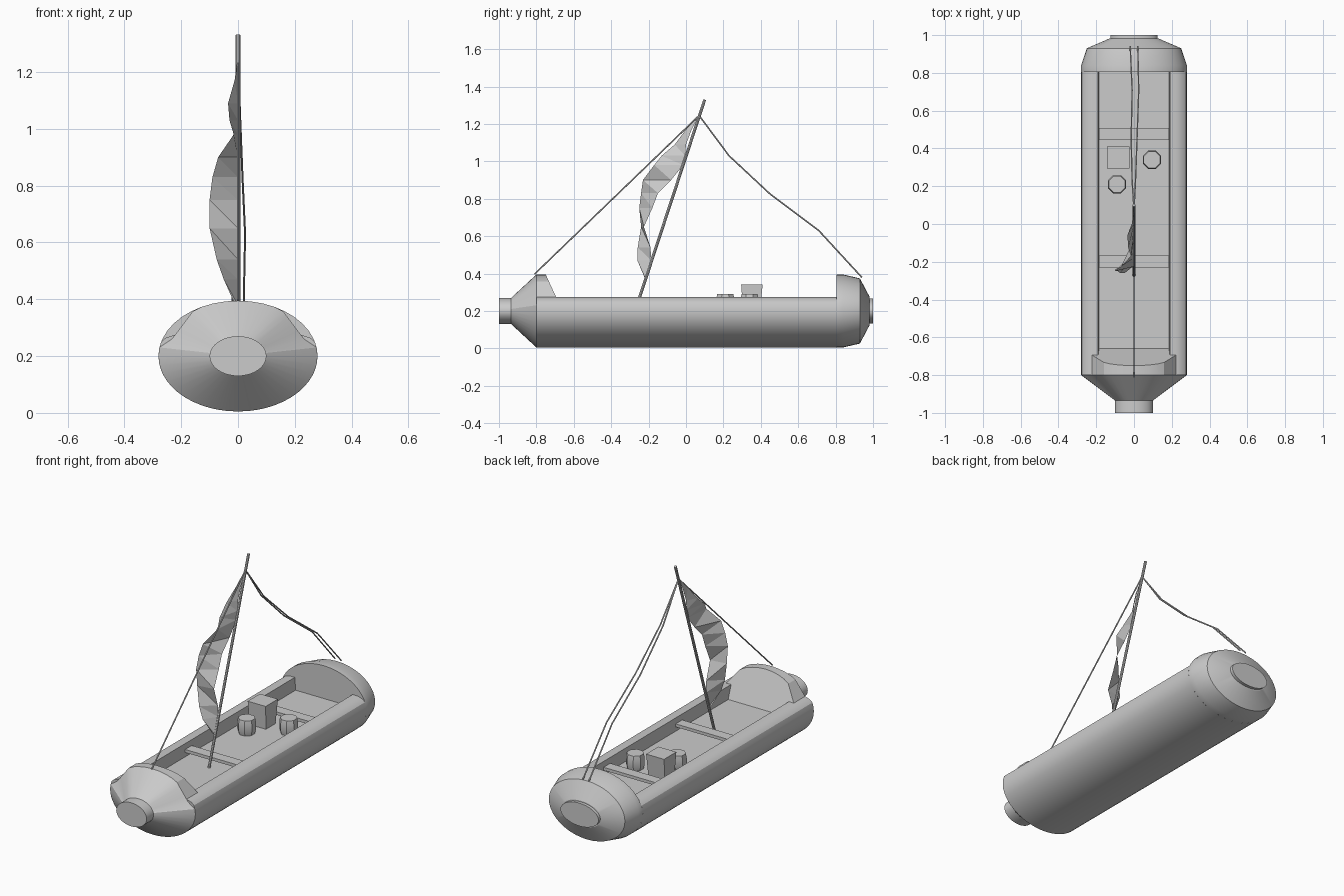
import bpy, bmesh, math
from mathutils import Vector

cube = bpy.data.objects.get("Cube")
if cube:
    bpy.data.objects.remove(cube, do_unlink=True)

grey = bpy.data.materials.new("plain grey")
grey.use_nodes = True
colour = (0.6, 0.6, 0.6, 1)
grey.diffuse_color = colour
grey.node_tree.nodes["Principled BSDF"].inputs["Base Color"].default_value = colour

SIDES = 40
MID = 0.2      # height of the hull axis
RIM = 0.25     # height of the outer rim edge
FLOOR = 0.2


def finish(name, bm, smooth=True):
    bmesh.ops.recalc_face_normals(bm, faces=bm.faces)
    mesh = bpy.data.meshes.new(name)
    bm.to_mesh(mesh)
    bm.free()
    obj = bpy.data.objects.new(name, mesh)
    bpy.context.collection.objects.link(obj)
    mesh.materials.append(grey)
    if smooth:
        bpy.ops.object.select_all(action='DESELECT')
        obj.select_set(True)
        bpy.context.view_layer.objects.active = obj
        bpy.ops.object.shade_smooth_by_angle(angle=math.radians(25))
    return obj


def loft(name, rings, start=True, end=True, smooth=True):
    """Skin a list of closed rings that all have the same point count."""
    bm = bmesh.new()
    rows = [[bm.verts.new(p) for p in ring] for ring in rings]
    for a, b in zip(rows, rows[1:]):
        for i in range(len(a)):
            j = (i + 1) % len(a)
            bm.faces.new((a[i], a[j], b[j], b[i]))
    if start:
        bm.faces.new(rows[0])
    if end:
        bm.faces.new(rows[-1])
    return finish(name, bm, smooth)


def ellipse(y, rx, rz):
    angles = [2 * math.pi * i / SIDES for i in range(SIDES)]
    return [(rx * math.cos(a), y, MID + rz * math.sin(a)) for a in angles]


def shouldered(y):
    """Hull ellipse whose upper flanks are cut back to a narrow hood."""
    ring = []
    for x, _, z in ellipse(y, 0.28, 0.195):
        if z > RIM:
            t = min(1, (z - RIM) / 0.12)
            x = math.copysign(min(abs(x), 0.24 - 0.09 * t), x)
        ring.append((x, y, z))
    return ring


def tube(name, points, radius, sides=6):
    """Thin round bar that follows a path."""
    pts = [Vector(p) for p in points]
    rings = []
    for i, p in enumerate(pts):
        along = (pts[min(i + 1, len(pts) - 1)] - pts[max(i - 1, 0)]).normalized()
        u = along.cross(Vector((1, 0, 0))).normalized()
        v = along.cross(u)
        turn = [2 * math.pi * k / sides for k in range(sides)]
        rings.append([p + radius * (u * math.cos(a) + v * math.sin(a)) for a in turn])
    return loft(name, rings)


def block(name, bottom, top):
    """Box between two rectangles given as x0, x1, y0, y1, z."""
    rings = [[(x0, y0, z), (x1, y0, z), (x1, y1, z), (x0, y1, z)]
             for x0, x1, y0, y1, z in (bottom, top)]
    return loft(name, rings, smooth=False)


# Hull trough: rounded belly, rolled rim, inner walls and floor
low = math.asin((RIM - MID) / 0.195)
belly = [low - (math.pi + 2 * low) * i / 30 for i in range(31)]
profile = [(0.28 * math.cos(a), MID + 0.195 * math.sin(a)) for a in belly]
lip = [(0.255, 0.264), (0.225, 0.274), (0.19, 0.275), (0.185, FLOOR)]
profile += [(-x, z) for x, z in lip] + lip[::-1]
loft("hull", [[(x, y, z) for x, z in profile] for y in (-0.8, 0.805)], end=False)

# Bow cone with its neck
loft("bow", [shouldered(-0.8), ellipse(-0.935, 0.1, 0.07)], start=False, end=False)
loft("bow_neck", [ellipse(-0.93, 0.1, 0.07), ellipse(-1, 0.1, 0.07)])

# Bow hood with a bulkhead that slopes down to the floor
hood = [(x, z) for x, _, z in shouldered(0) if z > RIM]
hood = [(0.185, FLOOR)] + hood + [(-0.185, FLOOR)]
loft("bow_hood", [[(x, -0.8, z) for x, z in hood],
                  [(x, -0.75 + (0.395 - z) * 0.46, z) for x, z in hood]], start=False)

# Rounded stern with a vertical bulkhead and end disc
loft("stern", [ellipse(0.805, 0.28, 0.195), ellipse(0.84, 0.28, 0.195),
               ellipse(0.93, 0.25, 0.174), ellipse(0.982, 0.13, 0.075)])
loft("stern_disc", [ellipse(0.975, 0.125, 0.068), ellipse(1, 0.125, 0.068)])

# Benches across the hull
for name, y in (("front_bench", -0.23), ("rear_bench", 0.445)):
    block(name, (-0.186, 0.186, y, y + 0.062, 0.225), (-0.186, 0.186, y, y + 0.062, 0.243))

# Cargo: crate and two barrels
block("crate", (-0.137, -0.03, 0.305, 0.395, FLOOR), (-0.143, -0.025, 0.295, 0.41, 0.341))
for name, cx, cy in (("left_barrel", 0.095, 0.34), ("right_barrel", -0.09, 0.21)):
    rings = []
    for r, z in ((0.045, FLOOR), (0.052, 0.225), (0.052, 0.265), (0.047, 0.29)):
        turn = [math.pi * (k + 0.5) / 4 for k in range(8)]
        rings.append([(cx + r * math.cos(a), cy + r * math.sin(a), z) for a in turn])
    loft(name, rings)

# Raked mast
tube("mast", [(0, -0.272, FLOOR), (0, 0.1, 1.33)], 0.008, 8)

# Rigging: a taut forestay and two slack backstays
tube("forestay", [(0, -0.81, 0.397), (0, 0.07, 1.245)], 0.004)
slack = [(0.07, 1.245), (0.23, 1.03), (0.45, 0.825), (0.71, 0.63), (0.94, 0.38)]
for name, offsets in (("left_backstay", (0, 0.008, 0.016, 0.025, 0.02)),
                      ("right_backstay", (0, -0.01, -0.015, -0.01, -0.02))):
    tube(name, [(x, y, z) for x, (y, z) in zip(offsets, slack)], 0.004)

# Twisted sail: height, luff y, then leech x and y
sail = [(0.38, -0.22, -0.01, -0.222), (0.47, -0.185, -0.05, -0.26),
        (0.54, -0.19, -0.075, -0.258), (0.65, -0.225, -0.1, -0.24),
        (0.75, -0.18, -0.1, -0.25), (0.83, -0.15, -0.09, -0.24),
        (0.9, -0.08, -0.07, -0.23), (0.98, -0.015, -0.015, -0.17),
        (1.03, -0.005, -0.03, -0.13), (1.09, 0, -0.035, -0.06),
        (1.17, 0.03, -0.012, 0), (1.245, 0.07, -0.002, 0.068)]
bm = bmesh.new()
rows = [(bm.verts.new((0, ly, z)), bm.verts.new((x, y, z))) for z, ly, x, y in sail]
for (a, b), (c, d) in zip(rows, rows[1:]):
    bm.faces.new((a, b, d))
    bm.faces.new((a, d, c))
finish("sail", bm, smooth=False)
